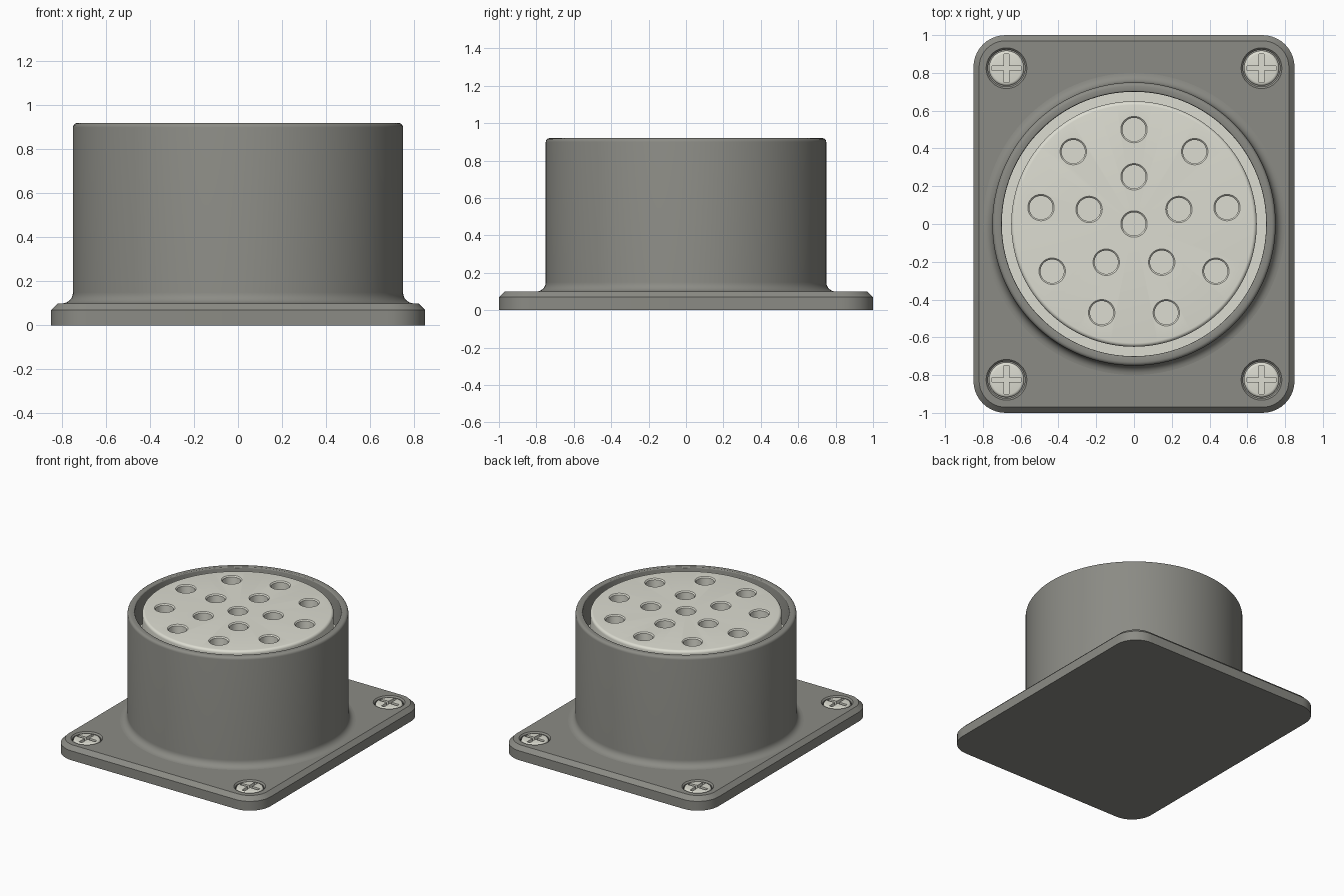
import bpy, bmesh, math

if "Cube" in bpy.data.objects:
    bpy.data.objects.remove(bpy.data.objects["Cube"])

TOP = 0.92


def material(name, color):
    m = bpy.data.materials.new(name)
    m.diffuse_color = (*color, 1)
    m.use_nodes = True
    m.node_tree.nodes["Principled BSDF"].inputs["Base Color"].default_value = m.diffuse_color
    return m


DARK = material("dark_grey", (0.26, 0.26, 0.235))
LIGHT = material("ivory", (0.72, 0.72, 0.64))


def finish(name, bm, mat):
    bmesh.ops.recalc_face_normals(bm, faces=bm.faces)
    me = bpy.data.meshes.new(name)
    bm.to_mesh(me)
    bm.free()
    ob = bpy.data.objects.new(name, me)
    bpy.context.collection.objects.link(ob)
    me.materials.append(mat)
    return ob


def activate(ob):
    bpy.ops.object.select_all(action='DESELECT')
    ob.select_set(True)
    bpy.context.view_layer.objects.active = ob


def smooth(ob):
    activate(ob)
    bpy.ops.object.shade_smooth_by_angle(angle=math.radians(25))


def cut(ob, cutter):
    mod = ob.modifiers.new("cut", 'BOOLEAN')
    mod.operation, mod.solver, mod.object = 'DIFFERENCE', 'EXACT', cutter
    activate(ob)
    bpy.ops.object.modifier_apply(modifier=mod.name)
    bpy.data.objects.remove(cutter)


def arc(cx, cz, r, a0, a1, n=6):
    return [(cx + r * math.cos(math.radians(a0 + (a1 - a0) * i / n)),
             cz + r * math.sin(math.radians(a0 + (a1 - a0) * i / n))) for i in range(n + 1)]


def lathe(bm, profile, x=0, y=0, n=96, closed=False):
    # revolve an (r, z) profile about a vertical axis at x, y
    rings = []
    for r, z in profile:
        if r < 1e-6:
            rings.append([bm.verts.new((x, y, z))] * n)
        else:
            rings.append([bm.verts.new((x + r * math.cos(2 * math.pi * k / n),
                                        y + r * math.sin(2 * math.pi * k / n), z)) for k in range(n)])
    pairs = list(zip(rings, rings[1:])) + ([(rings[-1], rings[0])] if closed else [])
    for a, b in pairs:
        for k in range(n):
            j = (k + 1) % n
            bm.faces.new(list(dict.fromkeys((a[k], a[j], b[j], b[k]))))


def extrude_outline(bm, pts, z0, z1):
    lo = [bm.verts.new((x, y, z0)) for x, y in pts]
    hi = [bm.verts.new((x, y, z1)) for x, y in pts]
    bm.faces.new(lo)
    bm.faces.new(hi)
    for i in range(len(pts)):
        j = (i + 1) % len(pts)
        bm.faces.new((lo[i], lo[j], hi[j], hi[i]))


# mounting plate: rounded rectangle with a chamfered top edge
R = 0.17
corners = [(1, 1, 0), (-1, 1, 90), (-1, -1, 180), (1, -1, 270)]
rings = []
bm = bmesh.new()
for inset, z in ((0, 0), (0, 0.07), (0.03, 0.1)):
    rings.append([bm.verts.new((x, y, z)) for sx, sy, a in corners
                  for x, y in arc(sx * (0.85 - R), sy * (1 - R), R - inset, a, a + 90, 10)])
bm.faces.new(rings[0])
bm.faces.new(rings[-1])
for a, b in zip(rings, rings[1:]):
    for i in range(len(a)):
        j = (i + 1) % len(a)
        bm.faces.new((a[i], a[j], b[j], b[i]))
plate = finish("mounting_plate", bm, DARK)

# screw pockets in the plate
spots = [(sx * 0.675, sy * 0.825) for sx in (-1, 1) for sy in (-1, 1)]
bm = bmesh.new()
for x, y in spots:
    lathe(bm, [(0, 0.04), (0.098, 0.04), (0.098, 0.09), (0.108, 0.1), (0.108, 0.15), (0, 0.15)], x, y, 40)
cut(plate, finish("pocket_cutter", bm, DARK))
smooth(plate)

# cylindrical shell with base fillet and rounded rim
bm = bmesh.new()
profile = ([(0.70, 0.09), (0.80, 0.09)] + arc(0.80, 0.15, 0.05, 270, 180)
           + arc(0.73, TOP - 0.02, 0.02, 0, 90, 4) + arc(0.71, TOP - 0.01, 0.01, 90, 180, 3))
lathe(bm, profile, n=128, closed=True)
smooth(finish("outer_shell", bm, DARK))

# contact insert with a shoulder filling the shell
bm = bmesh.new()
lathe(bm, [(0, 0.09), (0.70, 0.09), (0.70, 0.70), (0.65, 0.70)]
      + arc(0.63, TOP - 0.02, 0.02, 0, 90, 5) + [(0, TOP)], n=128)
insert = finish("contact_insert", bm, LIGHT)

# contact holes: one in the centre, five and nine around it
bm = bmesh.new()
for count, radius in ((1, 0), (5, 0.25), (9, 0.5)):
    for i in range(count):
        a = math.pi / 2 + 2 * math.pi * i / count
        lathe(bm, [(0, 0.66), (0.062, 0.66), (0.062, TOP - 0.008), (0.07, TOP), (0.07, TOP + 0.05),
                   (0, TOP + 0.05)], radius * math.cos(a), radius * math.sin(a), 36)
cut(insert, finish("hole_cutter", bm, LIGHT))
smooth(insert)

# cross-head screws
for i, (x, y) in enumerate(spots):
    bm = bmesh.new()
    lathe(bm, [(0, 0.03), (0.093, 0.03)] + arc(0.078, 0.083, 0.015, 0, 90, 4) + [(0, 0.1)], x, y, 40)
    screw = finish(f"screw_{i + 1}", bm, LIGHT)
    L, W = 0.076, 0.012
    quarter = [(L, -W), (L, W), (W, W)]
    cross = []
    for c, s in ((1, 0), (0, 1), (-1, 0), (0, -1)):
        cross += [(x + c * px - s * py, y + s * px + c * py) for px, py in quarter]
    bm = bmesh.new()
    extrude_outline(bm, cross, 0.07, 0.13)
    cut(screw, finish("slot_cutter", bm, LIGHT))
    smooth(screw)
